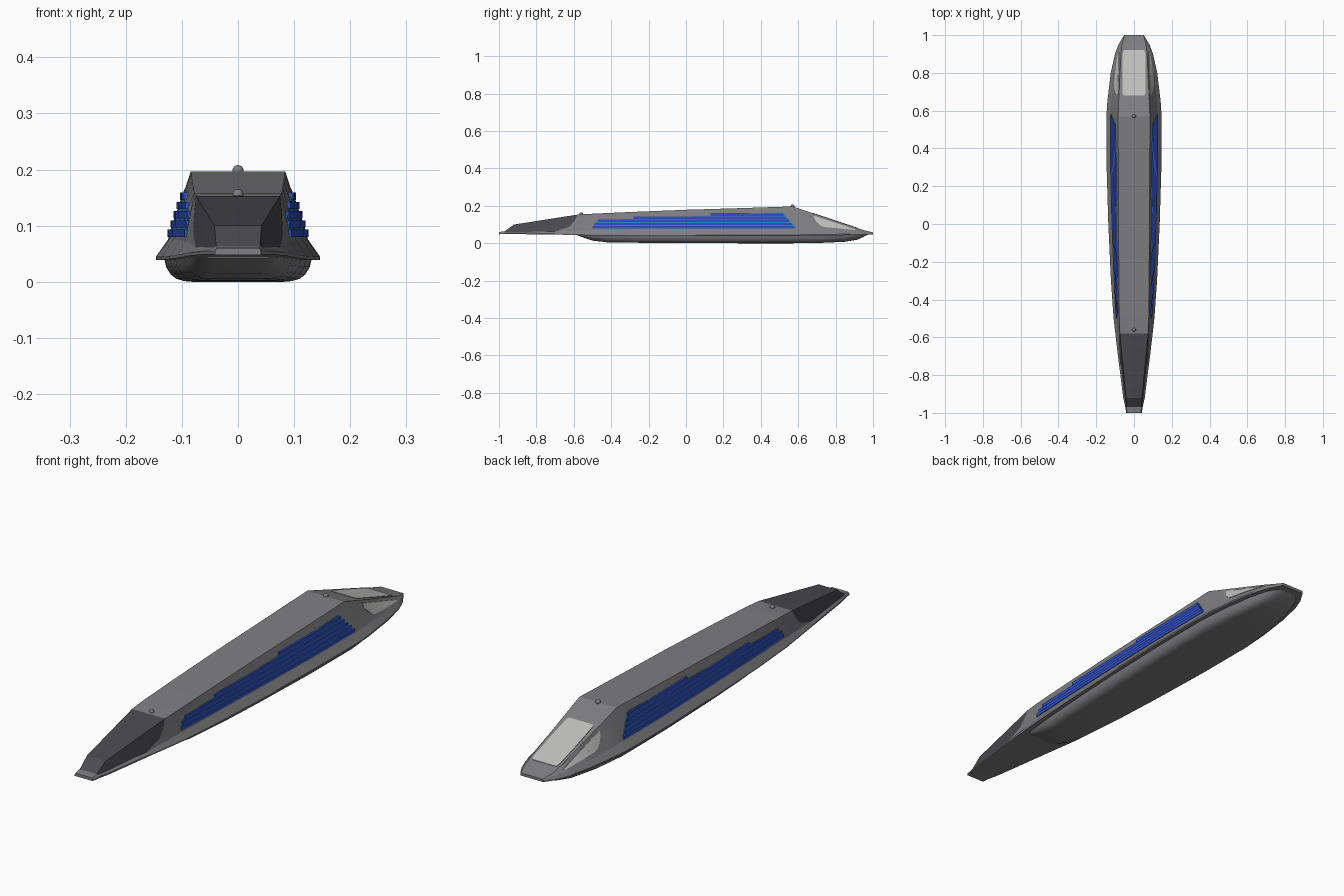
import bpy
import bmesh
from math import radians

old = bpy.data.objects.get("Cube")
if old:
    bpy.data.objects.remove(old, do_unlink=True)


def material(name, r, g, b):
    m = bpy.data.materials.new(name)
    m.use_nodes = True
    m.diffuse_color = (r, g, b, 1)
    m.node_tree.nodes["Principled BSDF"].inputs["Base Color"].default_value = (r, g, b, 1)
    return m


GREY = material("hull grey", 0.21, 0.21, 0.22)
DARK = material("dark grey", 0.07, 0.068, 0.078)
GLASS = material("pale window", 0.52, 0.52, 0.51)
BLUE = material("vent blue", 0.03, 0.08, 0.55)
TEAL = material("vent teal", 0.02, 0.2, 0.5)

# Hull stations: y, roof half width, roof z, sill half width, sill z, rim half width, rim z
STATIONS = [
    (1.0, .05, .058, .051, .056, .052, .053),
    (.95, .064, .07, .074, .063, .082, .051),
    (.9, .069, .087, .09, .066, .101, .05),
    (.8, .074, .12, .107, .069, .123, .048),
    (.65, .081, .17, .12, .073, .141, .046),
    (.57, .084, .197, .125, .075, .146, .045),
    (.3, .083, .188, .123, .075, .145, .045),
    (0, .082, .179, .115, .075, .136, .045),
    (-.3, .08, .167, .104, .074, .122, .046),
    (-.5, .078, .158, .094, .072, .108, .048),
    (-.58, .075, .153, .089, .063, .1, .051),
    (-.92, .042, .1, .05, .061, .057, .055),
    (-.97, .039, .064, .043, .061, .046, .055),
    (-1.0, .037, .06, .039, .058, .041, .054),
]
TAIL = 10  # station where the dark tail starts


def station(y):
    """Hull dimensions interpolated at y."""
    for a, b in zip(STATIONS, STATIONS[1:]):
        if b[0] <= y <= a[0]:
            t = (y - a[0]) / (b[0] - a[0])
            return [p + (q - p) * t for p, q in zip(a, b)]


def side_x(y, z):
    """Half width of the sloping side wall at y and z."""
    _, r, rz, s, sz, _, _ = station(y)
    return s + (r - s) * (z - sz) / (rz - sz)


def add_object(name, verts, faces, mats, angle, rule=None):
    mesh = bpy.data.meshes.new(name)
    mesh.from_pydata(verts, [], faces)
    for m in mats:
        mesh.materials.append(m)
    if rule:
        for i, p in enumerate(mesh.polygons):
            p.material_index = rule(i)
    bm = bmesh.new()
    bm.from_mesh(mesh)
    bmesh.ops.recalc_face_normals(bm, faces=bm.faces)
    bm.to_mesh(mesh)
    bm.free()
    ob = bpy.data.objects.new(name, mesh)
    bpy.context.collection.objects.link(ob)
    bpy.ops.object.select_all(action='DESELECT')
    ob.select_set(True)
    bpy.context.view_layer.objects.active = ob
    bpy.ops.object.shade_smooth_by_angle(angle=radians(angle))
    return ob


def loft(name, rings, mats, angle, rule=None):
    """Closed, capped skin through rings with equal point counts."""
    n = len(rings[0])
    verts = [p for ring in rings for p in ring]
    faces = [(i * n + j, i * n + (j + 1) % n, (i + 1) * n + (j + 1) % n, (i + 1) * n + j)
             for i in range(len(rings) - 1) for j in range(n)]
    faces += [tuple(range(n)), tuple(range(len(verts) - n, len(verts)))]
    return add_object(name, verts, faces, mats, angle, rule)


def mirrored(half):
    return half + [(-x, y, z) for x, y, z in reversed(half)]


# Hull with a swept edge where the dark tail begins
rings = []
for i, (y, r, rz, s, sz, w, wz) in enumerate(STATIONS):
    sweep = (0, .015, .045, .12, .12, .12) if i == TAIL else (0,) * 6
    half = []
    for k in range(6):
        yy = y - sweep[k]
        _, r, rz, s, sz, w, wz = station(yy)
        if k < 4:
            t = k / 3
            if i == TAIL:
                t = (0, .33, .7, 1)[k]
            half.append((r + (s - r) * t, yy, rz + (sz - rz) * t))
        else:
            half.append((w, yy, wz - .006 * (k - 4)))
    rings.append(mirrored(half))


def tail_rule(i):
    ring, row = divmod(i, 12)
    return int(ring in (TAIL, TAIL + 1) and row not in (3, 4, 5, 6, 7))


loft("hull", rings, [GREY, DARK], 10, tail_rule)

# Rounded belly: y, bottom z, half width scale
BELLY = [(-.58, .042, .9), (-.5, .014, .93), (-.42, .005, .97), (-.2, .002, 1), (0, .001, 1),
         (.3, 0, 1), (.57, 0, 1), (.72, .002, 1), (.85, .008, .98), (.92, .02, .95), (.97, .046, .9)]
SECTION = [(0, 0), (.004, .4), (.012, .7), (.022, .88), (.036, .97), (.05, 1)]  # inset, depth
rings = []
for y, bottom, scale in BELLY:
    w, wz = station(y)[5:]
    b = (w - .014) * scale
    top = wz - .001
    rings.append(mirrored([(max(b - i, .02), y, top + (bottom - top) * d) for i, d in SECTION]))
loft("belly", rings, [GREY], 40)


def side_pair(name, ys, section, mat):
    """Strip on both side walls; section(y) gives the points of its profile."""
    for label, sign in (("left_", 1), ("right_", -1)):
        loft(label + name, [[(sign * x, y, z) for x, z in section(y)] for y in ys], [mat], 20)


def plate(lo, hi, out):
    def section(y):
        a, b = lo(y), max(hi(y), lo(y) + .001)
        return [(side_x(y, a) - .003, a), (side_x(y, a) + out, a),
                (side_x(y, b) + out, b), (side_x(y, b) - .003, b)]
    return section


def spread(a, b, n):
    return [a + (b - a) * i / n for i in range(n + 1)]


# Vent backing panels
def vent_top(y):
    return min(.143 + .042 * y, .08 + (.59 - y) * 1.15, .08 + (y + .51) * 1.1)


side_pair("vent_panel", [-.5, -.48, -.46, -.3, 0, .3, .5, .515, .54, .58],
          plate(lambda y: .08, vent_top, .0015), TEAL)


# Stepped vent slats
def slat(z0):
    def section(y):
        x = side_x(y, z0) + .003
        return [(x - .012, z0), (x, z0), (x, z0 + .013), (x - .012, z0 + .013)]
    return section


for k, start in enumerate((-.5, -.49, -.47, -.28, .13)):
    side_pair(f"vent_slat_{k + 1}", spread(start, .58 - .015 * k, 8), slat(.08 + .0165 * k), BLUE)

# Cockpit side windows
side_pair("side_window", [.685, .7, .72, .74, .8, .85, .9, .91],
          plate(lambda y: .07 + .1 * (.91 - y) + .04 * max(0, (.74 - y) / .055) ** 2,
                lambda y: station(y)[2] - .011, .002), GLASS)

# Cockpit top window with clipped corners
rings = []
for y, h in ((.68, .054), (.69, .06), (.8, .061), (.9, .06), (.92, .055)):
    z = station(y)[2]
    rings.append([(-h, y, z - .003), (h, y, z - .003), (h, y, z + .002), (-h, y, z + .002)])
loft("top_window", rings, [GLASS], 20)

# Roof beacons
for name, y in (("nose_beacon", .57), ("tail_beacon", -.56)):
    bpy.ops.mesh.primitive_uv_sphere_add(segments=16, ring_count=10, radius=.01,
                                         location=(0, y, station(y)[2] + .001))
    ob = bpy.context.object
    ob.name = name
    ob.data.materials.append(GREY)
    bpy.ops.object.shade_smooth_by_angle(angle=radians(40))
